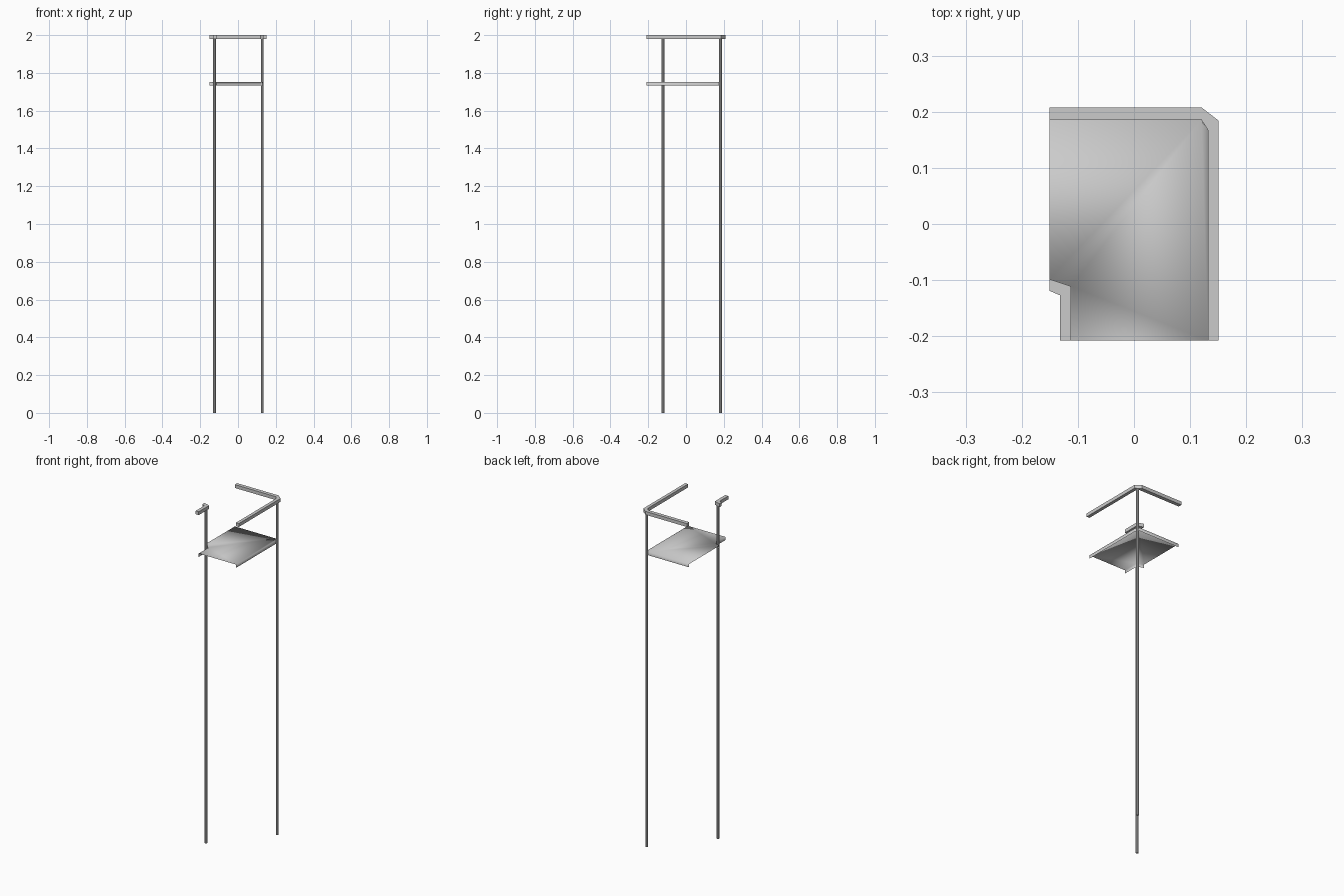
import bpy, bmesh

if "Cube" in bpy.data.objects:
    bpy.data.objects.remove(bpy.data.objects["Cube"])

def make(name, build, smooth=False):
    bm = bmesh.new()
    build(bm)
    bmesh.ops.recalc_face_normals(bm, faces=bm.faces)
    mesh = bpy.data.meshes.new(name)
    bm.to_mesh(mesh)
    bm.free()
    for p in mesh.polygons:
        p.use_smooth = smooth
    ob = bpy.data.objects.new(name, mesh)
    bpy.context.collection.objects.link(ob)
    return ob

def rail(name, outer, inner, z0, z1):
    """Square-section rail swept between two plan outlines, with capped ends."""
    def build(bm):
        rings = [[bm.verts.new((*p, z)) for p, z in ((o, z0), (o, z1), (i, z1), (i, z0))]
                 for o, i in zip(outer, inner)]
        for a, b in zip(rings, rings[1:]):
            for k in range(4):
                n = (k + 1) % 4
                bm.faces.new((a[k], a[n], b[n], b[k]))
        bm.faces.new(rings[0])
        bm.faces.new(rings[-1][::-1])
    return make(name, build)

def post(name, x, y, height):
    bpy.ops.mesh.primitive_cylinder_add(vertices=8, radius=0.0078, depth=height,
                                        location=(x, y, height / 2), rotation=(0, 0, 0.3927))
    bpy.context.object.name = name

# plan outlines: back/right corner and front-left corner
back_outer = [(-0.151, 0.208), (0.12, 0.208), (0.151, 0.184), (0.151, -0.208)]
back_inner = [(-0.151, 0.186), (0.12, 0.186), (0.132, 0.167), (0.132, -0.208)]
front_outer = [(-0.151, -0.119), (-0.132, -0.127), (-0.132, -0.208)]
front_inner = [(-0.151, -0.098), (-0.112, -0.111), (-0.112, -0.208)]

# top rails
rail("back_top_rail", back_outer, back_inner, 1.98, 2.0)
rail("front_top_rail", front_outer, front_inner, 1.98, 2.0)

# posts
post("back_post", 0.129, 0.183, 1.985)
post("front_post", -0.124, -0.122, 1.985)

# shelf sheet with turned-down skirts on its closed sides
def shelf(bm):
    top, low = 1.752, 1.732
    back = [bm.verts.new((*p, top)) for p in back_inner]
    # the notch skirt follows the outside of the front corner
    front = [bm.verts.new((*p, top)) for p in front_inner]
    bm.faces.new(back + front[::-1])
    for edge in (back, front):
        lower = [bm.verts.new((v.co.x, v.co.y, low)) for v in edge]
        for k in range(len(edge) - 1):
            bm.faces.new((edge[k], edge[k + 1], lower[k + 1], lower[k]))

ob = make("shelf", shelf, smooth=True)
# the sheet must face upwards
if ob.data.polygons[0].normal.z < 0:
    ob.data.flip_normals()
